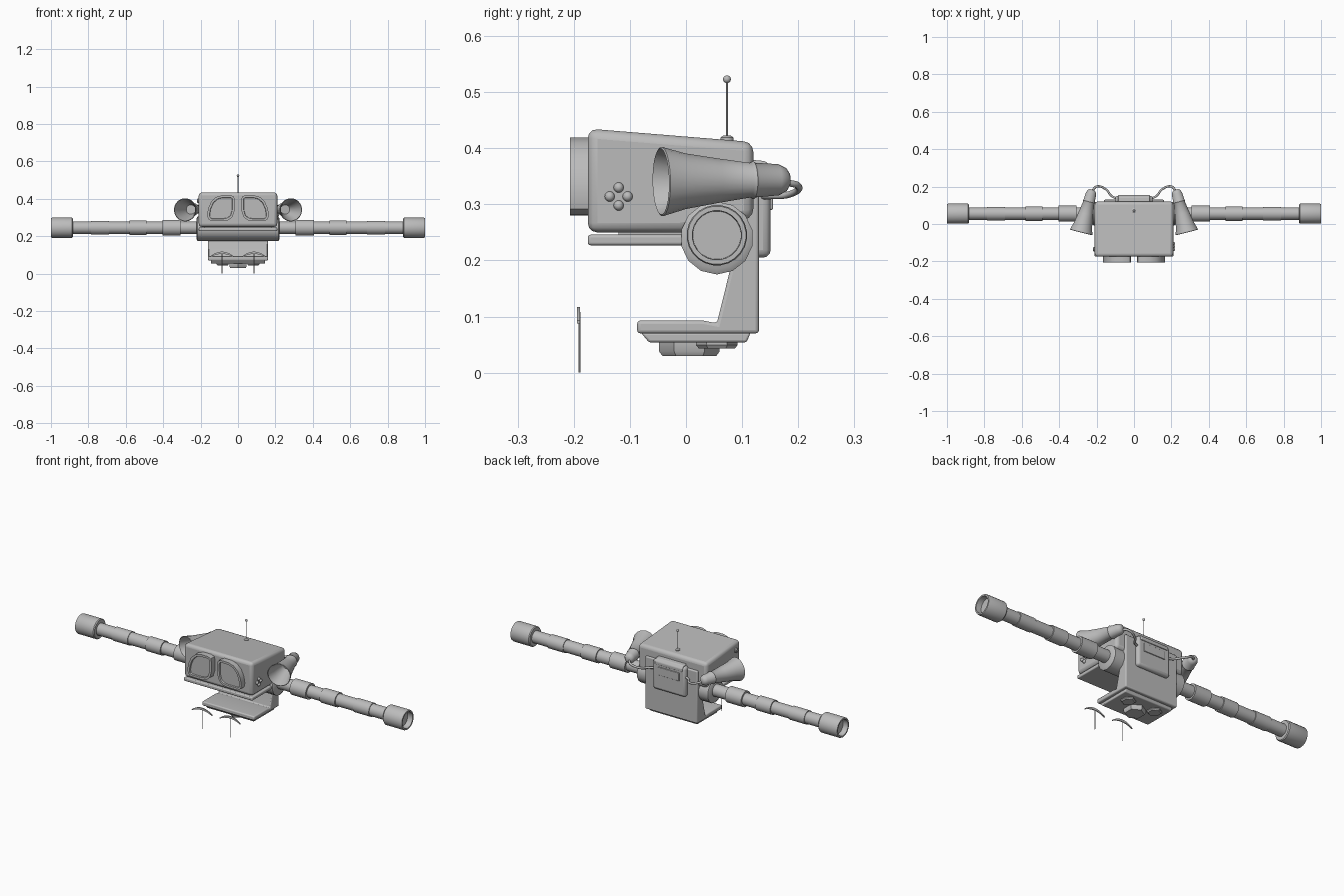
import bpy, bmesh, math
from mathutils import Vector

old = bpy.data.objects.get("Cube")
if old:
    bpy.data.objects.remove(old, do_unlink=True)

grey = bpy.data.materials.new("plain grey")
grey.use_nodes = True
COLOUR = (0.5, 0.5, 0.5, 1)
grey.diffuse_color = COLOUR
grey.node_tree.nodes["Principled BSDF"].inputs["Base Color"].default_value = COLOUR


def finish(name, bm, bevel=0.0, segments=3):
    bmesh.ops.recalc_face_normals(bm, faces=bm.faces)
    mesh = bpy.data.meshes.new(name)
    bm.to_mesh(mesh)
    bm.free()
    mesh.materials.append(grey)
    obj = bpy.data.objects.new(name, mesh)
    bpy.context.collection.objects.link(obj)
    if bevel:
        mod = obj.modifiers.new("rounded edges", "BEVEL")
        mod.width, mod.segments = bevel, segments
        mod.angle_limit = math.radians(40)
    bpy.ops.object.select_all(action="DESELECT")
    obj.select_set(True)
    bpy.context.view_layer.objects.active = obj
    bpy.ops.object.shade_smooth_by_angle(angle=math.radians(35))
    return obj


def box(name, x, y, z, bevel=0.0):
    """Box given as (low, high) on each axis."""
    bm = bmesh.new()
    bmesh.ops.create_cube(bm, size=1)
    for v in bm.verts:
        v.co = [lo + (c + 0.5) * (hi - lo) for c, (lo, hi) in zip(v.co, (x, y, z))]
    return finish(name, bm, bevel)


def prism(name, points, lo, hi, axis, bevel=0.0, inset=0.0):
    """Extrude a profile along x (points are y, z) or along y (points are x, z)."""
    def place(p, d):
        return (d, p[0], p[1]) if axis == "x" else (p[0], d, p[1])
    bm = bmesh.new()
    a = [bm.verts.new(place(p, lo)) for p in points]
    b = [bm.verts.new(place(p, hi)) for p in points]
    cap = bm.faces.new(a)
    bm.faces.new(b[::-1])
    n = len(points)
    for i in range(n):
        bm.faces.new((a[i], b[i], b[(i + 1) % n], a[(i + 1) % n]))
    if inset:
        bmesh.ops.recalc_face_normals(bm, faces=bm.faces)
        bmesh.ops.inset_region(bm, faces=[cap], thickness=inset)
        bmesh.ops.inset_region(bm, faces=[cap], thickness=0.002, depth=-0.008)
    return finish(name, bm, bevel)


def lathe(name, profile, origin, direction, sides=24):
    """Turn (distance, radius) pairs around an axis, closing both ends."""
    turn = Vector(direction).to_track_quat("Z", "Y")
    bm = bmesh.new()
    rings = []
    for d, r in profile:
        angles = [math.tau * (i + 0.5) / sides for i in range(sides)]
        rings.append([bm.verts.new(Vector(origin) + turn @ Vector(
            (r * math.cos(t), r * math.sin(t), d))) for t in angles])
    for a, b in zip(rings, rings[1:]):
        for i in range(sides):
            j = (i + 1) % sides
            bm.faces.new((a[i], a[j], b[j], b[i]))
    bm.faces.new(rings[0][::-1])
    bm.faces.new(rings[-1])
    return finish(name, bm)


def ball(name, centre, radius):
    bm = bmesh.new()
    bmesh.ops.create_uvsphere(bm, u_segments=16, v_segments=10, radius=radius)
    bmesh.ops.translate(bm, verts=bm.verts, vec=centre)
    return finish(name, bm)


def tube(name, points, radius):
    curve = bpy.data.curves.new(name, "CURVE")
    curve.dimensions = "3D"
    curve.bevel_depth, curve.bevel_resolution = radius, 3
    spline = curve.splines.new("BEZIER")
    spline.bezier_points.add(len(points) - 1)
    for bp, p in zip(spline.bezier_points, points):
        bp.co = p
        bp.handle_left_type = bp.handle_right_type = "AUTO"
    curve.materials.append(grey)
    obj = bpy.data.objects.new(name, curve)
    bpy.context.collection.objects.link(obj)


# Head and jaw
prism("head", [(-0.175, 0.25), (-0.01, 0.25), (0.12, 0.275), (0.12, 0.411), (-0.175, 0.435)],
      -0.21, 0.21, "x", 0.017)
box("jaw_plate", (-0.21, 0.21), (-0.175, 0.04), (0.227, 0.246), 0.005)
box("jaw_spacer", (-0.18, 0.18), (-0.12, 0.03), (0.24, 0.255))

# Body, an upright back with a forward foot slab
prism("body", [(-0.087, 0.07), (0.13, 0.07), (0.13, 0.36), (0.09, 0.36), (0.09, 0.23),
               (0.055, 0.088), (0.03, 0.093), (-0.087, 0.093)], -0.16, 0.16, "x", 0.006)
prism("base_skirt", [(-0.08, 0.071), (-0.066, 0.054), (0.108, 0.054), (0.115, 0.071)],
      -0.145, 0.145, "x", 0.004)
lathe("centre_foot", [(0, 0.048), (0.008, 0.054), (0.025, 0.054)], (0, 0.006, 0.03), (0, 0, 1), 6)
lathe("shoulder_axle", [(0, 0.055), (0.006, 0.065), (0.439, 0.065), (0.445, 0.055)],
      (-0.2225, 0.055, 0.24), (1, 0, 0), 14)

# Back pack with a raised lid and panel
box("back_pack", (-0.1, 0.1), (0.11, 0.151), (0.205, 0.37), 0.014)
prism("pack_lid", [(0.11, 0.36), (0.155, 0.345), (0.155, 0.362), (0.142, 0.377), (0.11, 0.38)],
      -0.085, 0.085, "x", 0.004)
box("pack_panel", (-0.065, 0.065), (0.14, 0.155), (0.29, 0.335), 0.003)

# Antenna
lathe("antenna_base", [(0, 0.012), (0.008, 0.012), (0.012, 0.006)], (0, 0.073, 0.411), (0, 0, 1))
lathe("antenna_rod", [(0, 0.0018), (0.105, 0.0018)], (0, 0.073, 0.415), (0, 0, 1), 8)
ball("antenna_tip", (0, 0.073, 0.523), 0.007)

# Side buttons and knob
for i in range(4):
    t = i * math.pi / 2
    ball("side_button", (0.211, -0.12 + 0.016 * math.cos(t), 0.314 + 0.016 * math.sin(t)), 0.009)
lathe("side_knob", [(0, 0.012), (0.01, 0.012), (0.014, 0.008)], (-0.206, -0.135, 0.39), (-1, 0, 0), 16)

# Paired parts
EYE = [(0.017, 0.39), (0.022, 0.411), (0.04, 0.419), (0.085, 0.419), (0.118, 0.409),
       (0.143, 0.385), (0.159, 0.35), (0.165, 0.315), (0.16, 0.292), (0.143, 0.281),
       (0.08, 0.28), (0.05, 0.286), (0.029, 0.303), (0.019, 0.335)]
for side, s in (("left", 1), ("right", -1)):
    prism(side + "_eye", [(s * x, z) for x, z in EYE], -0.207, -0.16, "y", 0, 0.012)

    # Arm of stepped tubes ending in a hollow cuff
    arm = [(0.2, 0.033)]
    for lo, hi, r in ((0.307, 0.405, 0.043), (0.488, 0.58, 0.039), (0.69, 0.787, 0.037)):
        arm += [(lo, 0.033), (lo, r), (hi, r), (hi, 0.033)]
    arm += [(0.883, 0.033), (0.883, 0.05), (0.888, 0.054), (0.995, 0.054), (1, 0.052),
            (1, 0.044), (0.97, 0.043)]
    lathe(side + "_arm", arm, (0, 0.055, 0.245), (s, 0, 0))

    # Horn with open bell, and its cable
    lathe(side + "_horn", [(-0.012, 0.012), (-0.006, 0.021), (0.008, 0.028), (0.05, 0.031),
                           (0.054, 0.034), (0.06, 0.031), (0.12, 0.04), (0.18, 0.05),
                           (0.222, 0.062), (0.224, 0.059), (0.18, 0.045), (0.1, 0.025)],
          (s * 0.227, 0.172, 0.344), (s * 0.25, -0.97, -0.015))
    tube(side + "_horn_cable", [(s * 0.227, 0.17, 0.34), (s * 0.2, 0.2, 0.333),
                                (s * 0.15, 0.185, 0.318), (s * 0.12, 0.15, 0.315),
                                (s * 0.09, 0.135, 0.315)], 0.006)
    lathe(side + "_foot", [(0, 0.032), (0.006, 0.037), (0.014, 0.037)],
          (s * 0.082, 0.055, 0.043), (0, 0, 1), 6)

    # Loose eyebrow, a thin crescent on a rod
    steps = [i / 8 - 1 for i in range(17)]
    centre = s * 0.086
    crescent = [(centre + 0.062 * t, 0.117 - 0.024 * t * t) for t in steps]
    crescent += [(centre + 0.062 * t, 0.105 - 0.017 * t * t) for t in reversed(steps)]
    prism(side + "_eyebrow", crescent, -0.194, -0.189, "y")
    lathe(side + "_eyebrow_rod", [(0, 0.002), (0.108, 0.002)], (centre, -0.19, 0), (0, 0, 1), 8)
